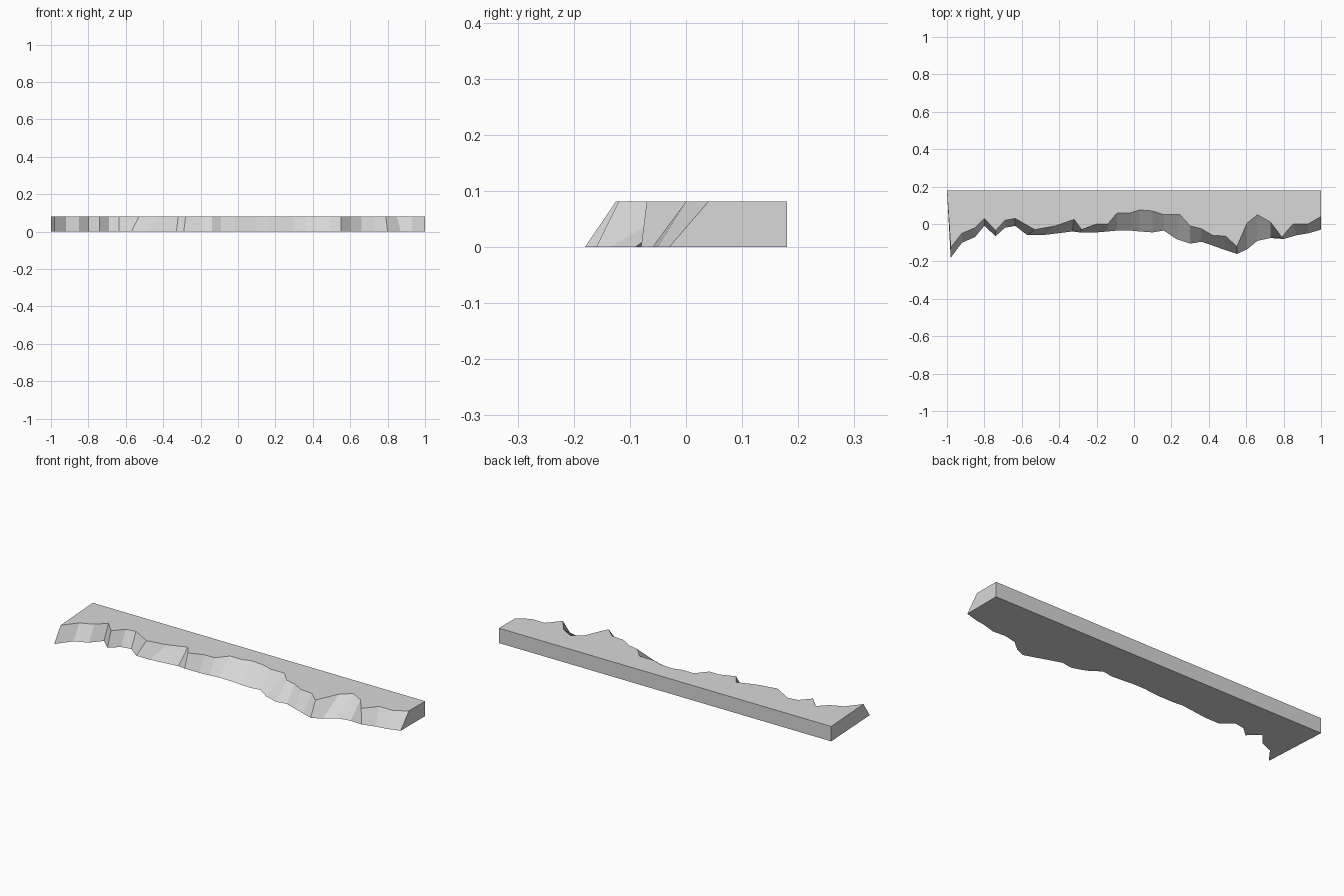
import bpy
import bmesh

# Remove the default cube
default_cube = bpy.data.objects.get("Cube")
if default_cube:
    bpy.data.objects.remove(default_cube, do_unlink=True)

# Single stone colour
stone = bpy.data.materials.new("light_grey_stone")
stone.use_nodes = True
grey = (0.69, 0.69, 0.69, 1)
stone.diffuse_color = grey
stone.node_tree.nodes["Principled BSDF"].inputs["Base Color"].default_value = grey

# Ragged front edge in hundredths: x, top y, bottom y, optional bottom x shift
ragged_edge = [
    (-98, -12.5, -18), (-92, -5, -10), (-85, -2, -7), (-80, 3, -1),
    (-74, -3.5, -6.5), (-69, 2, -2), (-63.5, 3, -1), (-53, -3, -6, -4),
    (-42, -1, -6, -7), (-32, 2.5, -4, -1), (-28, -3, -4.5, -1),
    (-20, 0, -4.5), (-14, 0, -4), (-9, 6, -3.5), (-2, 6, -3.5),
    (3, 7.5, -4), (10, 7, -4.5), (16, 5, -3.5), (24.5, 5, -8, -2),
    (30, -1, -10.5), (36, -2.5, -9.5), (42, -6, -11.5), (49, -6.5, -14),
    (55, -12, -16), (60.5, 0.5, -13.5), (66, 5, -9), (73, 1, -7.5),
    (79, -7, -8, 1), (85, 0, -6, 2), (93, 0, -5), (100, 4, -3),
]
height = 0.081
back_y = 0.18


def outline(bm, level, points):
    """Add one closed ring of vertices: ragged front, then straight back."""
    corners = [(1, back_y), (-1, back_y)]
    return [bm.verts.new((x, y, level)) for x, y in points + corners]


# Front edge points of the lower and upper outlines
lower_points = []
upper_points = []
for x, top_y, bottom_y, *shift in ragged_edge:
    bottom_x = x + sum(shift)
    lower_points.append((bottom_x / 100, bottom_y / 100))
    upper_points.append((x / 100, top_y / 100))

# Slab: two outlines capped and bridged by flat side walls
bm = bmesh.new()
lower = outline(bm, 0, lower_points)
upper = outline(bm, height, upper_points)
bm.faces.new(upper)
bm.faces.new(list(reversed(lower)))
for i in range(len(lower)):
    j = (i + 1) % len(lower)
    bm.faces.new((lower[i], lower[j], upper[j], upper[i]))
bm.normal_update()

mesh = bpy.data.meshes.new("broken_edge_slab")
bm.to_mesh(mesh)
bm.free()
mesh.materials.append(stone)
slab = bpy.data.objects.new("broken_edge_slab", mesh)
bpy.context.collection.objects.link(slab)
